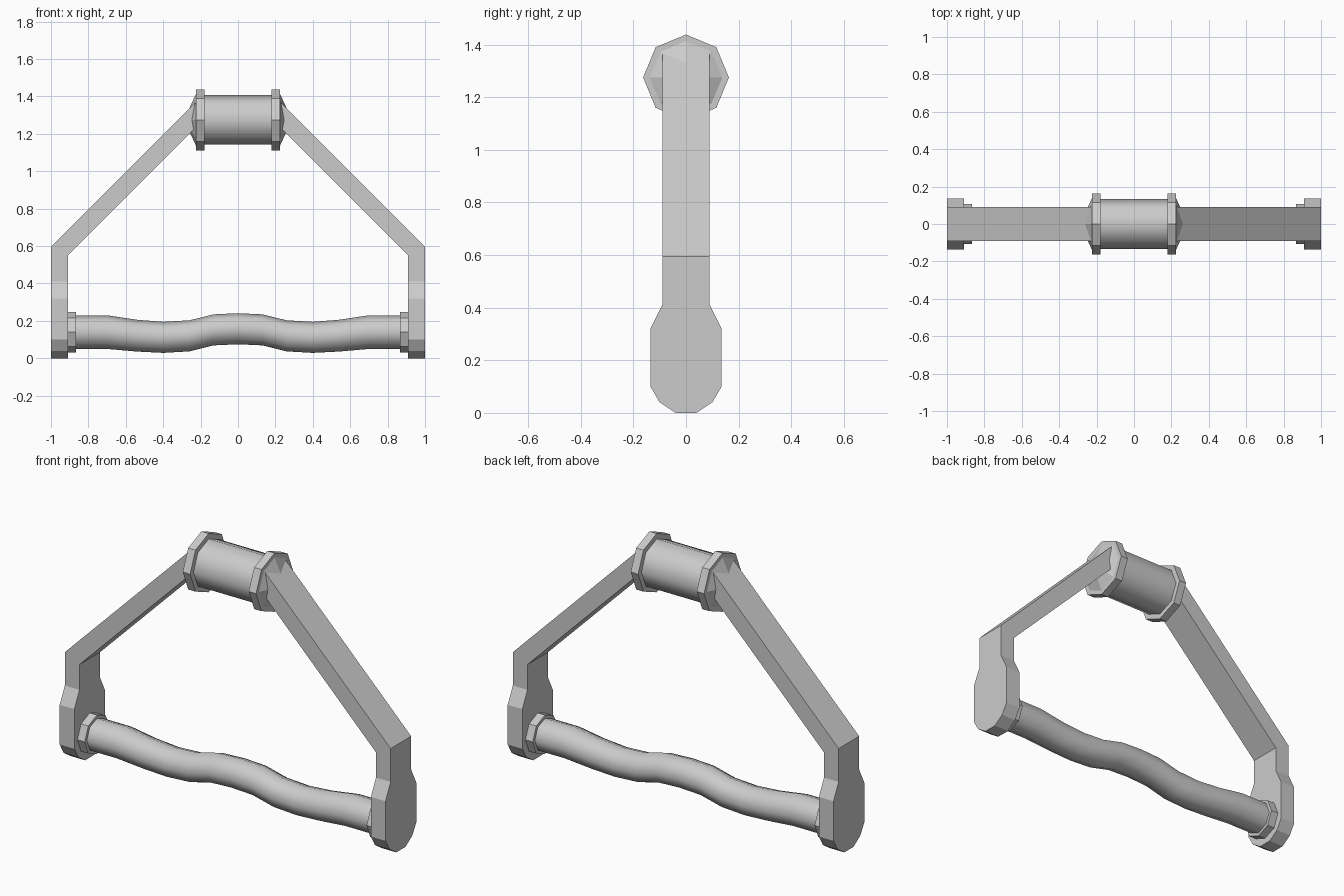
import bpy, bmesh, math

if "Cube" in bpy.data.objects:
    bpy.data.objects.remove(bpy.data.objects["Cube"])


def finish(name, bm, smooth=False, mirror=False):
    bmesh.ops.recalc_face_normals(bm, faces=bm.faces)
    mesh = bpy.data.meshes.new(name)
    bm.to_mesh(mesh)
    bm.free()
    ob = bpy.data.objects.new(name, mesh)
    bpy.context.collection.objects.link(ob)
    if mirror:
        ob.modifiers.new("Mirror", 'MIRROR').use_mirror_merge = False
    if smooth:
        bpy.ops.object.select_all(action='DESELECT')
        ob.select_set(True)
        bpy.context.view_layer.objects.active = ob
        bpy.ops.object.shade_smooth_by_angle(angle=math.radians(60))
    return ob


def loft(name, rings, **kw):
    """Skin closed rings of points and cap both ends."""
    bm = bmesh.new()
    rows = [[bm.verts.new(p) for p in ring] for ring in rings]
    n = len(rows[0])
    for a, b in zip(rows, rows[1:]):
        for i in range(n):
            j = (i + 1) % n
            bm.faces.new((a[i], a[j], b[j], b[i]))
    bm.faces.new(rows[0])
    bm.faces.new(rows[-1])
    bmesh.ops.remove_doubles(bm, verts=bm.verts, dist=1e-5)
    return finish(name, bm, **kw)


def octagon(x, z, r):
    """Eight-sided ring around the x axis with a point at the top."""
    return [(x, r * math.sin(i * math.pi / 4), z + r * math.cos(i * math.pi / 4))
            for i in range(8)]


# Side arms: rounded plate at the bottom, bent inwards to the drum
# (outer x, outer z, inner x, inner z, half width)
arm = [(1, 0, .91, 0, .04), (1, .04, .91, .04, .1), (1, .1, .91, .1, .135),
       (1, .32, .91, .32, .135), (1, .41, .91, .41, .09),
       (1, .595, .91, .55, .09), (.225, 1.37, .225, 1.235, .09)]
loft("side_arm", [[(xo, -w, zo), (xo, w, zo), (xi, w, zi), (xi, -w, zi)]
                  for xo, zo, xi, zi, w in arm], mirror=True)

# Wavy hand grip
half = [(.91, .14, .09), (.7, .14, .09), (.54, .121, .085), (.4, .112, .083),
        (.26, .12, .083), (.13, .152, .083), (0, .158, .083)]
path = [(-x, z, r) for x, z, r in half] + half[-2::-1]
loft("hand_grip", [octagon(*p) for p in path], smooth=True)

# Collars where the grip meets the side arms
loft("grip_collar", [octagon(.865, .14, .108), octagon(.915, .14, .108)], mirror=True)

# Top drum
DRUM_Z = 1.275
loft("top_drum", [octagon(x, DRUM_Z, .133) for x in (-.2, .2)], smooth=True)

# Drum flanges with pointed outer caps
flange = [(.18, .163), (.225, .163), (.225, .138), (.288, .001)]
loft("drum_flange", [octagon(x, DRUM_Z, r) for x, r in flange], mirror=True)
